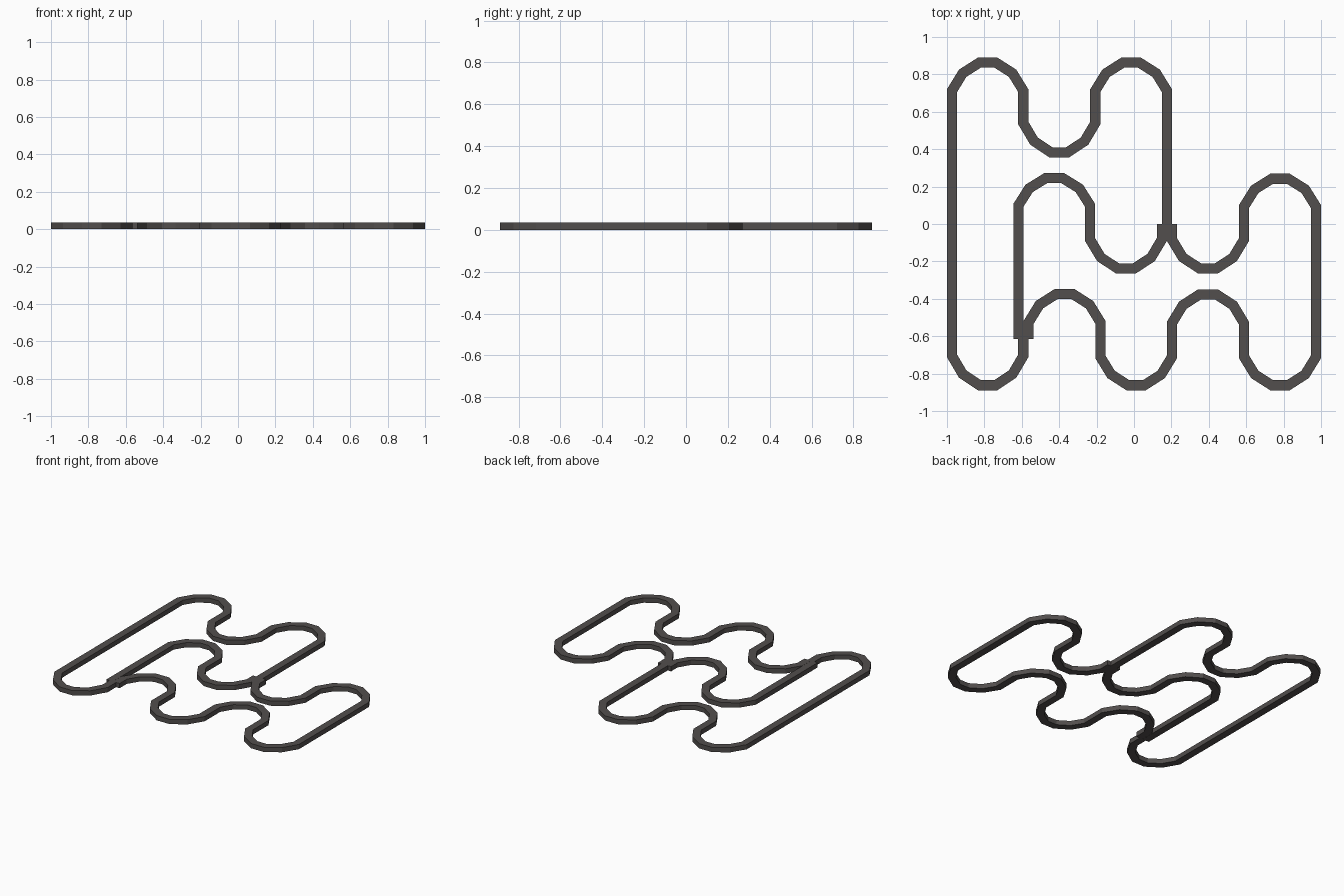
import bpy, bmesh
from mathutils import Vector

if "Cube" in bpy.data.objects:
    bpy.data.objects.remove(bpy.data.objects["Cube"])

WIDTH, HEIGHT = 0.054, 0.035

mat = bpy.data.materials.new("dark warm grey")
mat.diffuse_color = (0.085, 0.077, 0.074, 1)
mat.use_nodes = True
mat.node_tree.nodes["Principled BSDF"].inputs["Base Color"].default_value = mat.diffuse_color


def bend(x0, x1, base, peak):
    """Five-sided U-turn from x0 to x1, starting at height base and reaching peak."""
    profile = [(0, 0), (.15, .62), (.385, 1), (.615, 1), (.85, .62), (1, 0)]
    return [(x0 + (x1 - x0) * u, base + (peak - base) * v) for u, v in profile]


def strip(name, path):
    """Sweep a rectangular section along a flat path with mitred corners."""
    pts = [Vector(p) for p in path]
    bm = bmesh.new()
    rings = []
    for i, p in enumerate(pts):
        d0 = (p - pts[i - 1]).normalized() if i else (pts[1] - p).normalized()
        d1 = (pts[i + 1] - p).normalized() if i < len(pts) - 1 else d0
        n0, n1 = Vector((-d0.y, d0.x)), Vector((-d1.y, d1.x))
        m = (n0 + n1).normalized()
        m *= WIDTH / 2 / m.dot(n0)
        a, b = p + m, p - m
        rings.append([bm.verts.new((q.x, q.y, z)) for q, z in
                      ((a, 0), (b, 0), (b, HEIGHT), (a, HEIGHT))])
    for r, s in zip(rings, rings[1:]):
        for k in range(4):
            j = (k + 1) % 4
            bm.faces.new((r[k], r[j], s[j], s[k]))
    bm.faces.new(rings[0])
    bm.faces.new(rings[-1])
    bmesh.ops.recalc_face_normals(bm, faces=bm.faces)
    mesh = bpy.data.meshes.new(name)
    bm.to_mesh(mesh)
    bm.free()
    mesh.materials.append(mat)
    obj = bpy.data.objects.new(name, mesh)
    bpy.context.collection.objects.link(obj)


# Upper left outline, from the lower junction round to the centre junction
strip("outer_left_track",
      [(-.592, -.61)] + bend(-.592, -.973, -.705, -.862)
      + bend(-.973, -.592, .713, .863) + bend(-.592, -.207, .54, .383)
      + bend(-.207, .176, .713, .863) + [(.176, 0)])

# Inner divider between the two junctions
strip("inner_track",
      [(.149, 0)] + bend(.149, -.235, -.083, -.238)
      + bend(-.235, -.618, .1, .246) + [(-.618, -.615)])

# Right and lower outline
strip("outer_right_track",
      [(.203, 0)] + bend(.203, .588, -.083, -.238)
      + bend(.588, .973, .093, .242) + bend(.973, .588, -.71, -.862)
      + bend(.588, .203, -.53, -.376) + bend(.203, -.18, -.71, -.862)
      + bend(-.18, -.563, -.525, -.374) + [(-.563, -.615)])
